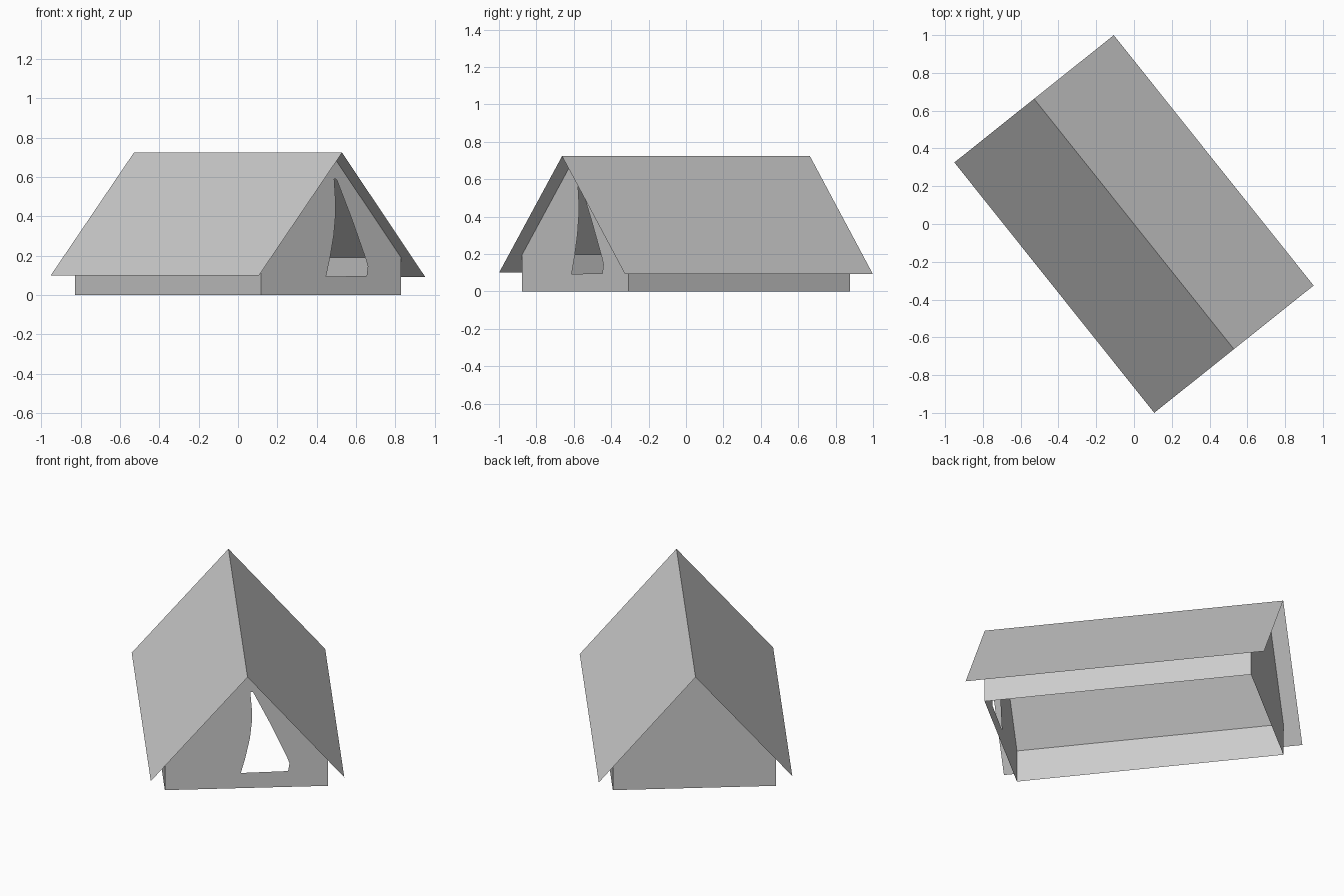
import bpy, bmesh, math

if "Cube" in bpy.data.objects:
    bpy.data.objects.remove(bpy.data.objects["Cube"])

YAW = math.radians(38.6)       # the tent is turned about z
RIDGE = 0.723
ROOF_HALF, ROOF_END = 0.54, 0.848
WALL_HALF, WALL_END = 0.456, 0.757
EAVE = {-1: 0.10, 1: 0.092}


def roof_z(side, v):
    return RIDGE - (RIDGE - EAVE[side]) * v / ROOF_HALF


def finish(name, bm):
    me = bpy.data.meshes.new(name)
    bm.to_mesh(me)
    bm.free()
    ob = bpy.data.objects.new(name, me)
    ob.rotation_euler.z = YAW
    bpy.context.collection.objects.link(ob)
    return ob


def strip(name, profile, end):
    """Sweep an open (x, z) profile along the length of the tent."""
    bm = bmesh.new()
    rows = [[bm.verts.new((x, y, z)) for x, z in profile] for y in (-end, end)]
    for i in range(len(profile) - 1):
        bm.faces.new((rows[0][i], rows[1][i], rows[1][i + 1], rows[0][i + 1]))
    return finish(name, bm)


def panel(name, y, loops):
    """Flat upright sheet; any loop after the first is a hole."""
    bm = bmesh.new()
    for loop in loops:
        vs = [bm.verts.new((x, y, z)) for x, z in loop]
        for a, b in zip(vs, vs[1:] + vs[:1]):
            bm.edges.new((a, b))
    bmesh.ops.triangle_fill(bm, edges=bm.edges[:], use_beauty=True)
    for f in bm.faces:
        f.normal_update()
        if f.normal.y * y < 0:
            f.normal_flip()
    return finish(name, bm)


# Roof sheet with overhanging eaves
strip("roof", [(-ROOF_HALF, EAVE[-1]), (0, RIDGE), (ROOF_HALF, EAVE[1])], ROOF_END)

# Low side walls, reaching up to the roof
left_top, right_top = roof_z(-1, WALL_HALF), roof_z(1, WALL_HALF)
strip("left_wall", [(-WALL_HALF, 0), (-WALL_HALF, left_top)], WALL_END)
strip("right_wall", [(WALL_HALF, right_top), (WALL_HALF, 0)], WALL_END)

# End walls; the front one has an open door flap
gable = [(-WALL_HALF, 0), (WALL_HALF, 0), (WALL_HALF, right_top),
         (0, RIDGE), (-WALL_HALF, left_top)]
door = [(-0.032, 0.093), (0.232, 0.097), (0.24, 0.145), (0.226, 0.184),
        (0.135, 0.387), (0.037, 0.587), (0.021, 0.59), (0.03, 0.48),
        (0.03, 0.407), (0.019, 0.305), (-0.007, 0.184)]
panel("front_wall", -WALL_END, [gable, door])
panel("back_wall", WALL_END, [gable])
